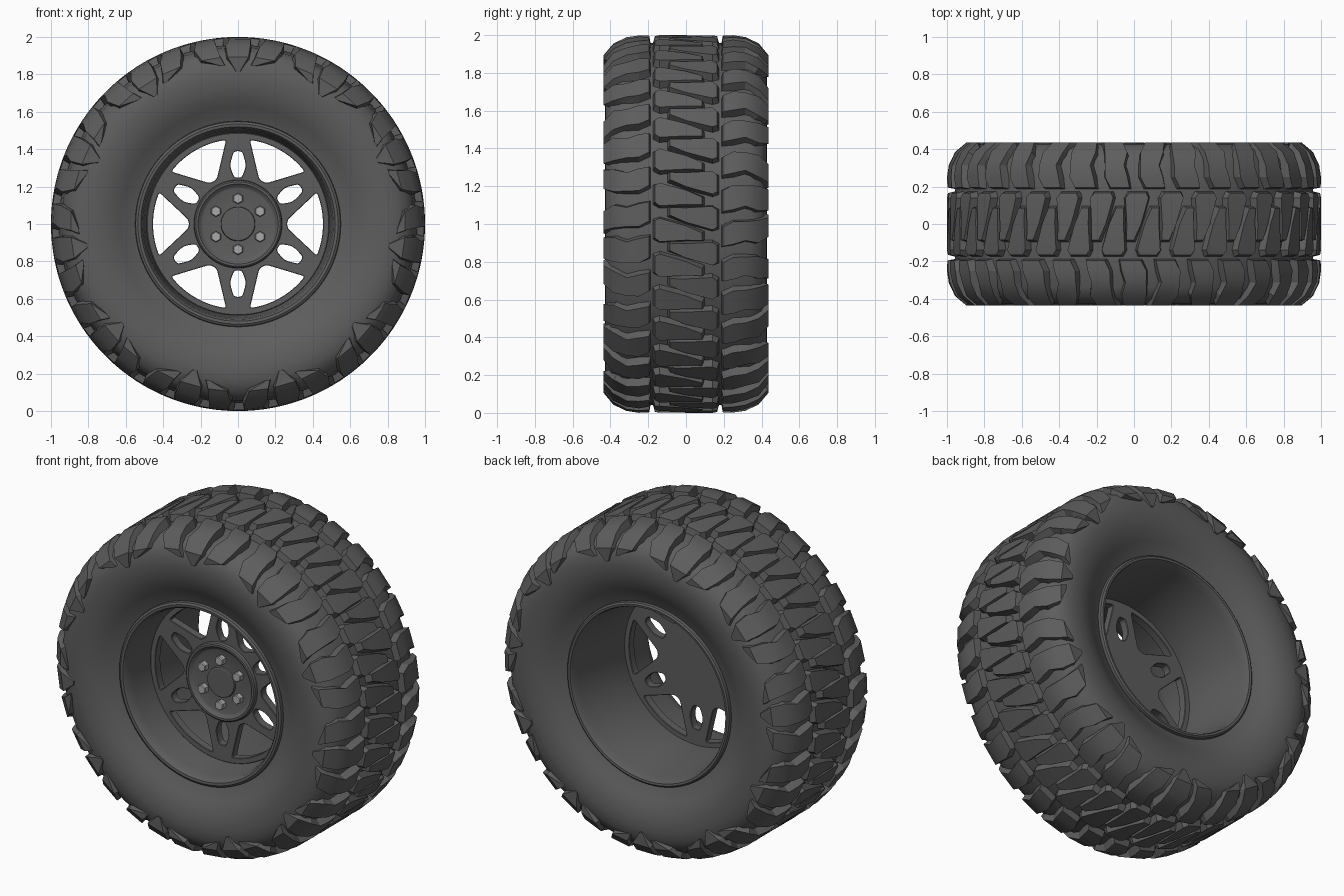
import bpy, bmesh
from math import sin, cos, pi, radians, tau
from mathutils import Vector

if "Cube" in bpy.data.objects:
    bpy.data.objects.remove(bpy.data.objects["Cube"])


def material(name, v):
    m = bpy.data.materials.new(name)
    m.diffuse_color = (v, v, v, 1)
    m.use_nodes = True
    m.node_tree.nodes["Principled BSDF"].inputs["Base Color"].default_value = m.diffuse_color
    return m


DARK = material("dark_grey", 0.11)
LIGHT = material("light_grey", 0.4)


def polar(r, a, y):
    return Vector((r * cos(a), y, 1 + r * sin(a)))


def smooth(ob, angle):
    bpy.ops.object.select_all(action='DESELECT')
    ob.select_set(True)
    bpy.context.view_layer.objects.active = ob
    bpy.ops.object.shade_smooth_by_angle(angle=radians(angle))


def finish(bm, name, mat, angle=30):
    bmesh.ops.recalc_face_normals(bm, faces=bm.faces[:])
    me = bpy.data.meshes.new(name)
    bm.to_mesh(me)
    bm.free()
    me.materials.append(mat)
    ob = bpy.data.objects.new(name, me)
    bpy.context.collection.objects.link(ob)
    smooth(ob, angle)
    return ob


def revolve(name, profile, mat, n=96, closed=False, angle=30):
    """Spin (y, r) points around the axle."""
    bm = bmesh.new()
    rings = [[bm.verts.new(polar(r, tau * i / n, y)) for i in range(n)] for y, r in profile]
    pairs = list(zip(rings, rings[1:]))
    if closed:
        pairs.append((rings[-1], rings[0]))
    for a, b in pairs:
        for i in range(n):
            j = (i + 1) % n
            bm.faces.new((a[i], a[j], b[j], b[i]))
    bmesh.ops.remove_doubles(bm, verts=bm.verts[:], dist=1e-5)
    return finish(bm, name, mat, angle)


def block(bm, side, stations):
    """Tread block lofted over stations: (top y, top r, base y, base r, angle, half width, flare)."""
    rows = []
    for ty, tr, by, br, a, w, f in stations:
        rows.append([bm.verts.new(polar(r, a + s, y * side)) for y, r, s in
                     ((by, br, -w - f), (ty, tr, -w), (ty, tr, w), (by, br, w + f))])
    for p, q in zip(rows, rows[1:]):
        for i in range(3):
            bm.faces.new((p[i], p[i + 1], q[i + 1], q[i]))
    bm.faces.new(rows[0])
    bm.faces.new(rows[-1][::-1])


# Tyre carcass
half = [(0.34, 0.535), (0.355, 0.58), (0.385, 0.63), (0.41, 0.68), (0.425, 0.735), (0.43, 0.79),
        (0.425, 0.85), (0.395, 0.91), (0.34, 0.943), (0.2, 0.957)]
revolve("tyre", [(-y, r) for y, r in half] + [(y, r) for y, r in half[::-1]], DARK, 120, angle=50)

# Tread: 11 groups of three, two shoulder rows and two interlocking centre rows
GROUPS = 11
PITCH = tau / (GROUPS * 3)
shoulder = bmesh.new()
centre = bmesh.new()
for side in (-1, 1):
    start = pi / 2 + (0 if side < 0 else PITCH * 1.5)
    for g in range(GROUPS):
        mid = start + g * tau / GROUPS
        for k in (-1, 0, 1):
            a = mid + k * PITCH
            jog = 0.02 * side
            tip = 0.815 if k == 0 else 0.85
            w = 0.066 if k == 0 else 0.06
            block(shoulder, side, [
                (0.195, 0.998, 0.185, 0.945, a - jog, w * 0.85, 0.012),
                (0.25, 1.0, 0.25, 0.945, a, w, 0.012),
                (0.315, 0.99, 0.31, 0.935, a + jog * 0.5, w * 0.85, 0.012),
                (0.385, 0.957, 0.355, 0.915, mid + k * PITCH * 0.97, w * 1.05, 0.01),
                (0.437, 0.895, 0.395, 0.88, mid + k * PITCH * 0.85, w * 0.95, 0.01),
                (0.436, tip, 0.415, tip, mid + k * PITCH * 0.5, 0.012, 0.006)])
            c = a + PITCH / 2 + (0 if side < 0 else PITCH * 0.5 - PITCH * 0.5)
            if side > 0:
                c = mid + k * PITCH + PITCH * 0.5
            block(centre, side, [
                (0.165, 0.995, 0.178, 0.945, c - jog, 0.045, 0.012),
                (0.14, 1.0, 0.14, 0.945, c - jog * 0.8, 0.062, 0.012),
                (0.0, 1.0, 0.0, 0.945, c, 0.038, 0.012),
                (-0.085, 1.0, -0.1, 0.945, c + jog, 0.02, 0.01)])
finish(shoulder, "shoulder_tread", DARK, 25)
finish(centre, "centre_tread", DARK, 25)

# Rim barrel with a lip on both edges
outer = [(-0.35, 0.55), (-0.365, 0.547), (-0.372, 0.535), (-0.37, 0.52), (-0.355, 0.51), (-0.31, 0.503),
         (-0.17, 0.49), (-0.08, 0.483), (0.05, 0.487), (0.2, 0.498), (0.31, 0.512),
         (0.355, 0.518), (0.37, 0.525), (0.372, 0.538), (0.365, 0.547), (0.35, 0.55),
         (0.32, 0.54), (0.2, 0.52), (-0.2, 0.51), (-0.32, 0.54)]
revolve("rim_barrel", outer, DARK, 96, closed=True)


# Spoke plate: flat outline with cut windows
def rounded(points, d=0.022, steps=5):
    out = []
    n = len(points)
    for i, p in enumerate(points):
        ends = []
        for q in (points[i - 1], points[(i + 1) % n]):
            v = q - p
            ends.append(p + v.normalized() * min(d, v.length * 0.45))
        for s in range(steps):
            t = s / (steps - 1)
            out.append(ends[0] * (1 - t) ** 2 + p * 2 * t * (1 - t) + ends[1] * t * t)
    return out


def turned(points, a):
    return [Vector((x * cos(a) - y * sin(a), x * sin(a) + y * cos(a))) for x, y in points]


curve = bpy.data.curves.new("spoke_plate", 'CURVE')
curve.dimensions = '2D'
curve.fill_mode = 'BOTH'
curve.extrude = 0.022
curve.bevel_depth = 0.003
curve.bevel_resolution = 0


def outline(points):
    sp = curve.splines.new('POLY')
    sp.points.add(len(points) - 1)
    for p, v in zip(sp.points, points):
        p.co = (v[0], v[1], 0, 1)
    sp.use_cyclic_u = True


outline([(0.485 * cos(tau * i / 96), 0.485 * sin(tau * i / 96)) for i in range(96)])
large = [(0.26, 0.022), (0.26, -0.022)] + [(0.458 * cos(radians(t)), 0.458 * sin(radians(t)))
                                         for t in (-22.5, -14, -7, 0, 7, 14, 22.5)]
small = [(0.245, 0.022), (0.245, -0.022), (0.30, -0.043), (0.33, -0.043), (0.392, -0.024),
         (0.392, 0.024), (0.33, 0.043), (0.30, 0.043)]
for i in range(6):
    outline(rounded(turned(large, i * pi / 3)))
    outline(rounded(turned(small, i * pi / 3 + pi / 6), 0.018, 4))
plate = bpy.data.objects.new("spoke_plate", curve)
bpy.context.collection.objects.link(plate)
plate.rotation_euler = (pi / 2, 0, 0)
plate.location = (0, -0.125, 1)
bpy.ops.object.select_all(action='DESELECT')
plate.select_set(True)
bpy.context.view_layer.objects.active = plate
bpy.ops.object.convert(target='MESH')
plate = bpy.context.view_layer.objects.active
plate.data.materials.clear()
plate.data.materials.append(DARK)
smooth(plate, 30)

# Dished hub with centre cap
revolve("hub", [(-0.14, 0.238), (-0.168, 0.233), (-0.174, 0.226), (-0.174, 0.214), (-0.158, 0.198),
                (-0.155, 0.19), (-0.155, 0.092), (-0.168, 0.09), (-0.171, 0.085), (-0.171, 0)], DARK, 64)

# Six hexagonal wheel bolts
bm = bmesh.new()
for i in range(6):
    hub = polar(0.136, pi / 6 + i * pi / 3, 0)
    rings = []
    for y, r in ((-0.15, 0.03), (-0.182, 0.03), (-0.187, 0.025)):
        rings.append([bm.verts.new(hub + Vector((r * sin(j * pi / 3), y, r * cos(j * pi / 3))))
                      for j in range(6)])
    for a, b in zip(rings, rings[1:]):
        for j in range(6):
            bm.faces.new((a[j], a[(j + 1) % 6], b[(j + 1) % 6], b[j]))
    bm.faces.new(rings[-1])
finish(bm, "wheel_bolts", LIGHT, 20)
